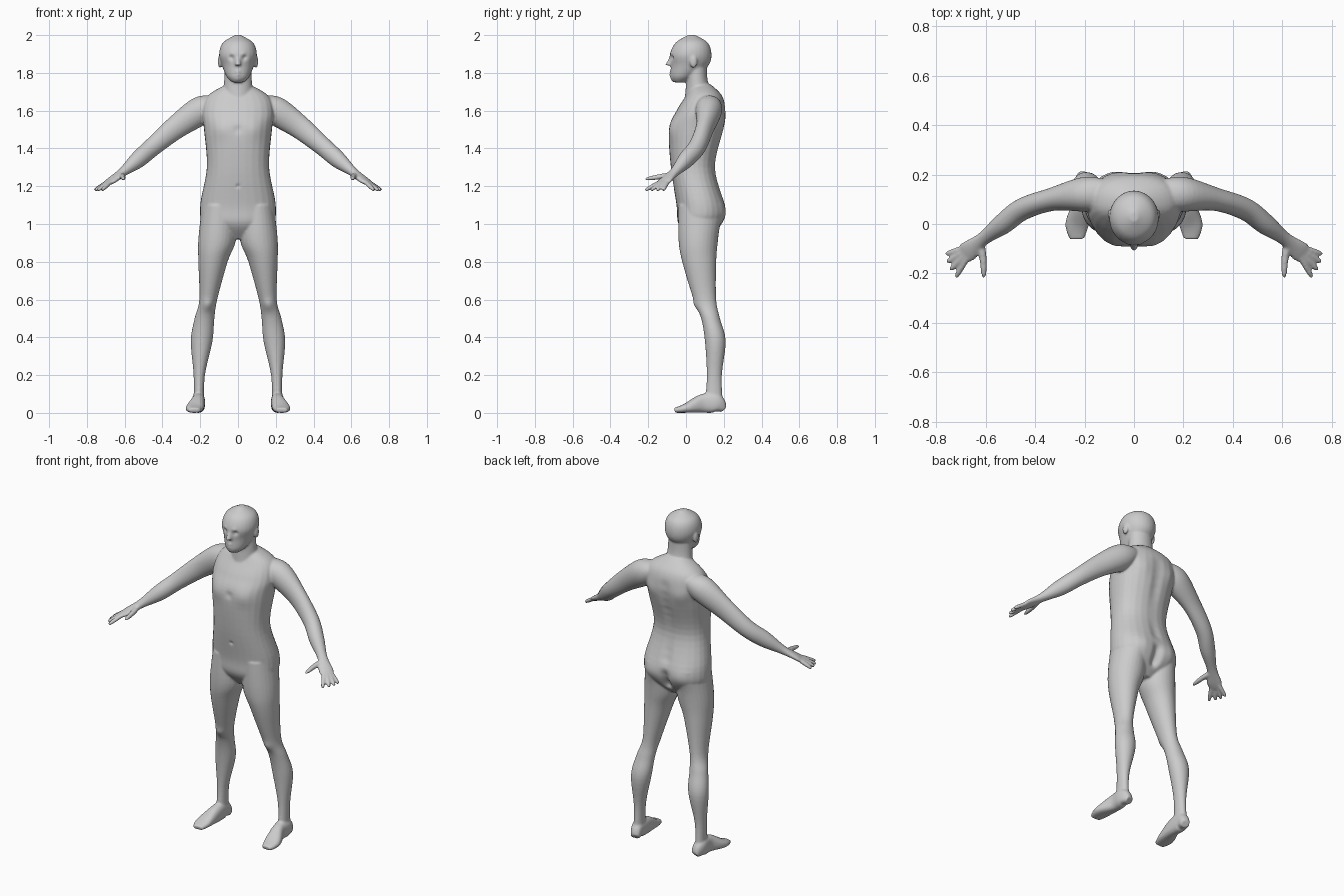
import bpy, bmesh, math
from mathutils import Vector, Matrix, kdtree

cube = bpy.data.objects.get("Cube")
if cube:
    bpy.data.objects.remove(cube)

bm = bmesh.new()
SIDES, STEPS = 28, 6
UP = Vector((0, 0, 1))


def spline(rows):
    """Smooth rows of numbers with a Catmull-Rom curve."""
    rows = [Vector(row) for row in rows]
    padded = [rows[0]] + rows + [rows[-1]]
    result = []
    for before, start, end, after in zip(padded, padded[1:], padded[2:], padded[3:]):
        tangent_in = (end - before) / 2
        tangent_out = (after - start) / 2
        for step in range(STEPS):
            t = step / STEPS
            ease = t * t * (3 - 2 * t)
            result.append(start.lerp(end, ease)
                          + tangent_in * t * (1 - t) ** 2
                          - tangent_out * t * t * (1 - t))
    return result + [rows[-1]]


def loft(rows, level=False, mirror=1, power=2):
    """Skin rings given as x, y, z, half width, half height."""
    points = spline(rows)
    last = len(points) - 1
    rings = []
    for index, point in enumerate(points):
        centre = Vector(point[:3])
        if level:
            across, along = Vector((1, 0, 0)), Vector((0, 1, 0))
        else:
            ahead, behind = points[min(index + 1, last)], points[max(index - 1, 0)]
            direction = Vector(ahead[:3]) - Vector(behind[:3])
            across = direction.cross(UP).normalized()
            along = across.cross(direction).normalized()
        ring = []
        for side in range(SIDES):
            angle = math.tau * side / SIDES
            c, s = math.cos(angle), math.sin(angle)
            reach = (abs(c) ** power + abs(s) ** power) ** (-1 / power)
            spot = centre + across * c * reach * point[3] + along * s * reach * point[4]
            ring.append(bm.verts.new((spot.x * mirror, spot.y, spot.z)))
        rings.append(ring)
    for lower, upper in zip(rings, rings[1:]):
        for side in range(SIDES):
            after = (side + 1) % SIDES
            bm.faces.new((lower[side], lower[after], upper[after], upper[side]))
    bm.faces.new(rings[0][::-1])
    bm.faces.new(rings[-1])


def column(rows, mirror=1, power=2):
    """Upright loft from z, inner x, outer x, front y, back y."""
    loft([((inner + outer) / 2, (front + back) / 2, z, (outer - inner) / 2, (back - front) / 2)
          for z, inner, outer, front, back in rows], True, mirror, power)


def centred_column(rows, power=2):
    """Symmetrical upright loft from z, half width, front y, back y."""
    column([(z, -width, width, front, back) for z, width, front, back in rows], 1, power)


def build_torso():
    centred_column([(.92, .05, .02, .12), (1, .18, -.04, .19), (1.1, .2, -.05, .205),
                    (1.3, .165, -.08, .155), (1.5, .18, -.09, .2), (1.6, .19, -.05, .21),
                    (1.68, .16, 0, .19), (1.74, .06, .03, .13)], 2.3)


def build_head():
    # Neck, skull with jaw, nose
    centred_column([(1.64, .09, -.01, .18), (1.74, .075, 0, .12), (1.84, .07, 0, .11)])
    centred_column([(1.75, .03, -.065, 0), (1.78, .06, -.08, .05), (1.84, .085, -.08, .12),
                    (1.9, .1, -.085, .135), (1.96, .08, -.055, .115), (2, .015, .01, .05)])
    centred_column([(1.89, .01, -.085, -.06), (1.84, .017, -.11, -.06)])


def build_ear(mirror):
    place = Vector((mirror * .095, .04, 1.86))
    shape = Matrix.LocRotScale(place, None, Vector((.012, .02, .034)))
    bmesh.ops.create_uvsphere(bm, u_segments=SIDES, v_segments=SIDES, radius=1, matrix=shape)


def build_leg(mirror):
    column([(1.1, .01, .19, -.04, .19), (.92, .01, .21, -.04, .17), (.8, .055, .21, -.02, .16),
            (.6, .11, .205, .04, .16), (.5, .125, .23, .08, .18), (.38, .135, .25, .1, .21),
            (.2, .175, .235, .11, .19), (.05, .18, .235, .1, .195)], mirror)
    # Foot, resting on the ground
    sole = [(.2, .2, .025, .02), (.21, .16, .035, .05), (.21, .09, .035, .05),
            (.23, 0, .047, .025), (.23, -.06, .03, .013)]
    loft([(x, y, height, width, height) for x, y, width, height in sole], False, mirror, 2.5)


def build_arm(mirror):
    # Shoulder to palm
    loft([(.12, .12, 1.64, .06, .045), (.2, .12, 1.6, .07, .075), (.33, .1, 1.51, .047, .062),
          (.45, .06, 1.41, .045, .05), (.53, 0, 1.34, .042, .045), (.61, -.06, 1.275, .028, .024),
          (.67, -.11, 1.23, .042, .016), (.7, -.13, 1.21, .03, .01)], False, mirror)
    # Fingers fanned out from the palm, little finger first
    palm = Vector((.64, -.08, 1.255))
    for finger in range(4):
        angle = -.33 - .235 * finger
        length = .125 + .01 * finger
        reach = Vector((math.cos(angle) * length, math.sin(angle) * length, -.075))
        loft([(*(palm + reach * part), radius, radius)
              for part, radius in ((.3, .01), (.6, .012), (.95, .01), (1.02, .004))],
             False, mirror)
    # Thumb
    loft([(.62, -.075, 1.26, .016, .015), (.61, -.14, 1.25, .015, .014),
          (.607, -.2, 1.24, .011, .01), (.608, -.217, 1.235, .004, .004)], False, mirror)


build_torso()
build_head()
for mirror in (1, -1):
    build_ear(mirror)
    build_leg(mirror)
    build_arm(mirror)

bmesh.ops.recalc_face_normals(bm, faces=bm.faces)
rough = bpy.data.meshes.new("body_parts")
bm.to_mesh(rough)
bm.free()
body = bpy.data.objects.new("body", rough)
bpy.context.collection.objects.link(body)

# Fuse the parts into one skin
fuse = body.modifiers.new("fuse", 'REMESH')
fuse.mode = 'VOXEL'
fuse.voxel_size = .006
soften = body.modifiers.new("soften", 'SMOOTH')
soften.factor = .5
soften.iterations = 5
graph = bpy.context.evaluated_depsgraph_get()
skin = bpy.data.meshes.new_from_object(body.evaluated_get(graph))
body.modifiers.clear()
body.data = skin
bpy.data.meshes.remove(rough)
skin.name = "body"

tree = kdtree.KDTree(len(skin.vertices))
for vertex in skin.vertices:
    tree.insert(vertex.co, vertex.index)
tree.balance()


def press(x, y, z, push, radius):
    """Push the skin along y around a spot and its mirror image."""
    for place in {(x, y, z), (-x, y, z)}:
        for _, index, distance in tree.find_range(place, radius * 2.5):
            skin.vertices[index].co.y += push * math.exp(-(distance / radius) ** 2)


# Face: eye sockets, eyeballs, brows, lips, mouth line, chin
press(.036, -.08, 1.88, push=.013, radius=.015)
press(.036, -.07, 1.875, push=-.005, radius=.008)
press(.03, -.08, 1.9, push=-.004, radius=.012)
for lip in (1.806, 1.79):
    press(0, -.08, lip, push=-.006, radius=.011)
for step in range(3):
    press(.01 * step, -.085, 1.798, push=.005, radius=.005)
press(0, -.08, 1.765, push=-.006, radius=.016)

# Trunk: chest, breastbone, navel, shoulder blades, buttocks, spine and cleft
press(.09, -.07, 1.5, push=-.008, radius=.05)
press(0, -.09, 1.5, push=.006, radius=.02)
press(0, -.07, 1.2, push=.008, radius=.01)
press(.1, .2, 1.55, push=.008, radius=.05)
press(.1, .19, 1.06, push=.012, radius=.06)
for step in range(10):
    press(0, .19, 1.15 + .05 * step, push=-.008, radius=.03)
for step in range(4):
    press(0, .19, .97 + .03 * step, push=-.02, radius=.025)

# Kneecaps
press(.16, .05, .57, push=-.008, radius=.03)

# Flat soles and smooth shading
for vertex in skin.vertices:
    vertex.co.z = max(vertex.co.z, 0)
for face in skin.polygons:
    face.use_smooth = True

# Single grey skin colour
grey = bpy.data.materials.new("plain_grey")
grey.use_nodes = True
colour = (.6, .6, .6, 1)
grey.diffuse_color = colour
grey.node_tree.nodes["Principled BSDF"].inputs["Base Color"].default_value = colour
skin.materials.clear()
skin.materials.append(grey)
